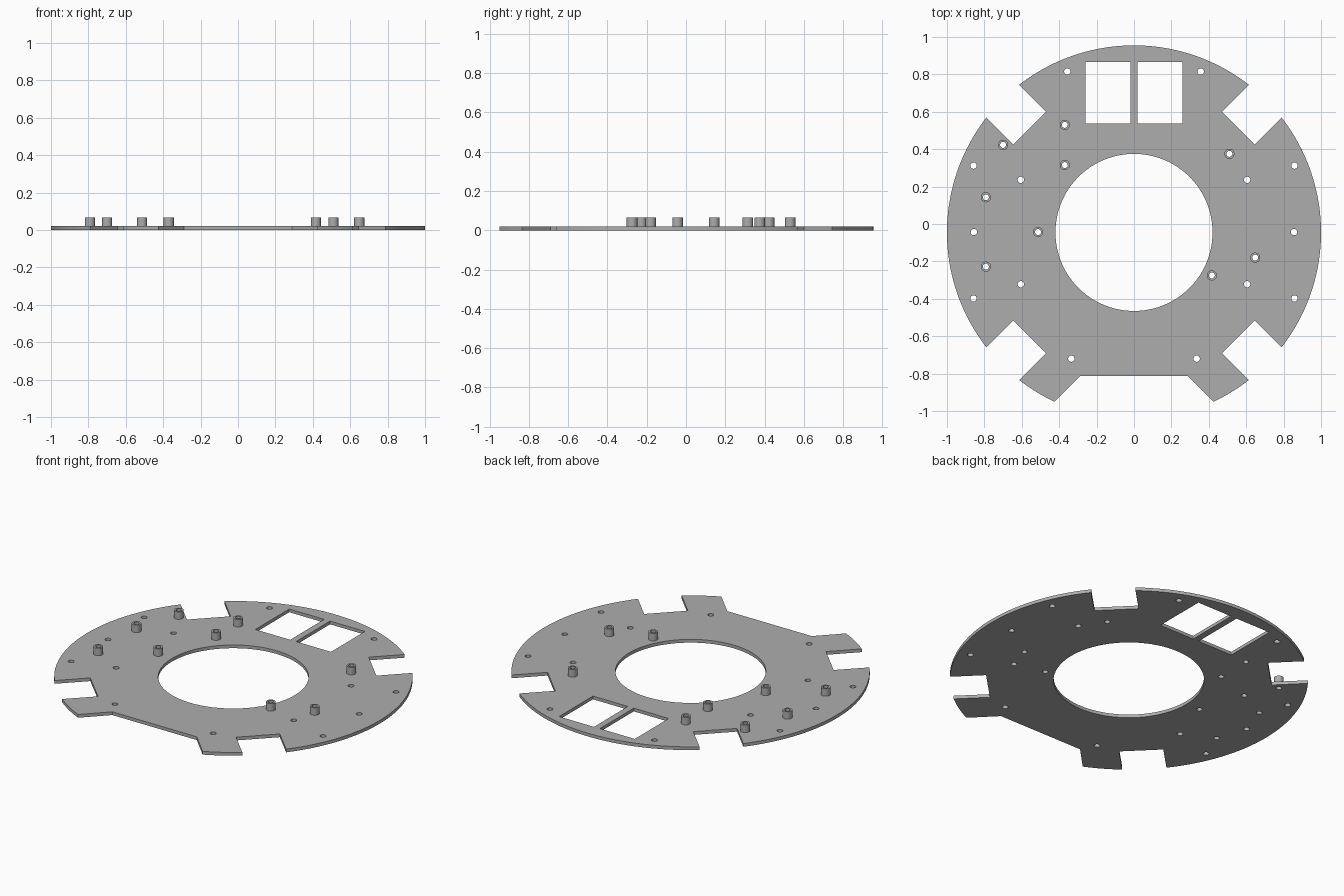
import bpy
import bmesh
from math import asin, cos, sin, pi, radians

cube = bpy.data.objects.get("Cube")
if cube:
    bpy.data.objects.remove(cube, do_unlink=True)

CY = -0.045        # centre of the disc in y
THICK = 0.02       # plate thickness
POST_TOP = 0.066   # top of the standoffs

grey = bpy.data.materials.new("plain grey")
grey.use_nodes = True
GREY = (0.42, 0.42, 0.42, 1)
grey.diffuse_color = GREY
grey.node_tree.nodes["Principled BSDF"].inputs["Base Color"].default_value = GREY


def circle(x, y, r, n=24):
    return [(x + r * cos(2 * pi * i / n), y + r * sin(2 * pi * i / n)) for i in range(n)]


def arc(a, b, n):
    return [(cos(a + (b - a) * i / n), CY + sin(a + (b - a) * i / n)) for i in range(n + 1)]


def rect(x0, x1, y0, y1):
    return [(x0, y0), (x1, y0), (x1, y1), (x0, y1)]


def slab(name, loops, z0, z1):
    """Extrude a filled outline with holes into a solid mesh."""
    curve = bpy.data.curves.new(name, 'CURVE')
    curve.dimensions = '2D'
    curve.fill_mode = 'BOTH'
    curve.extrude = (z1 - z0) / 2
    for loop in loops:
        spline = curve.splines.new('POLY')
        spline.points.add(len(loop) - 1)
        for point, (x, y) in zip(spline.points, loop):
            point.co = (x, y, 0, 1)
        spline.use_cyclic_u = True
    temp = bpy.data.objects.new(name + " outline", curve)
    bpy.context.collection.objects.link(temp)
    graph = bpy.context.evaluated_depsgraph_get()
    mesh = bpy.data.meshes.new_from_object(temp.evaluated_get(graph))
    bpy.data.objects.remove(temp, do_unlink=True)
    bm = bmesh.new()
    bm.from_mesh(mesh)
    bmesh.ops.remove_doubles(bm, verts=bm.verts, dist=0.0001)
    bmesh.ops.translate(bm, verts=bm.verts, vec=(0, 0, (z0 + z1) / 2))
    bmesh.ops.recalc_face_normals(bm, faces=bm.faces)
    bm.to_mesh(mesh)
    bm.free()
    mesh.materials.clear()
    mesh.materials.append(grey)
    obj = bpy.data.objects.new(name, mesh)
    bpy.context.collection.objects.link(obj)
    bpy.ops.object.select_all(action='DESELECT')
    obj.select_set(True)
    bpy.context.view_layer.objects.active = obj
    bpy.ops.object.shade_smooth_by_angle(angle=radians(30))
    return obj


# Right half of the rim: arcs, two diagonal notches and the front cut
HALF, DEPTH = 0.124, 0.789
d = asin(HALF)
q = pi / 4


def notch_floor(angle, side):
    return (DEPTH * cos(angle) - side * HALF * sin(angle),
            CY + DEPTH * sin(angle) + side * HALF * cos(angle))


right = arc(pi / 2, q + d, 24)
right += [notch_floor(q, 1), notch_floor(q, -1)]
right += arc(q - d, -q + d, 48)
right += [notch_floor(-q, 1), notch_floor(-q, -1)]
right += arc(-q - d, radians(-64.9), 8)
right += [(0.288, -0.812)]
outline = right + [(-x, y) for x, y in reversed(right[1:])]

# Openings: centre hole, two windows, mirrored screw holes
posts = [(-0.37, 0.53), (-0.37, 0.315), (-0.70, 0.423), (-0.792, 0.143), (-0.792, -0.228),
         (-0.513, -0.043), (0.51, 0.375), (0.648, -0.18), (0.416, -0.275)]
screws = [(0.357, 0.815), (0.858, 0.312), (0.856, -0.043), (0.858, -0.398),
          (0.605, 0.236), (0.605, -0.322), (0.335, -0.72)]
loops = [outline, circle(0, CY, 0.42, 96)]
for s in (-1, 1):
    loops.append(rect(s * 0.02, s * 0.258, 0.537, 0.867))
    loops += [circle(s * x, y, 0.017) for x, y in screws]
loops += [circle(x, y, 0.016) for x, y in posts]
slab("base_plate", loops, 0, THICK)

# Hollow standoffs
for i, (x, y) in enumerate(posts, 1):
    slab(f"standoff_{i}", [circle(x, y, 0.027), circle(x, y, 0.016)], THICK, POST_TOP)
